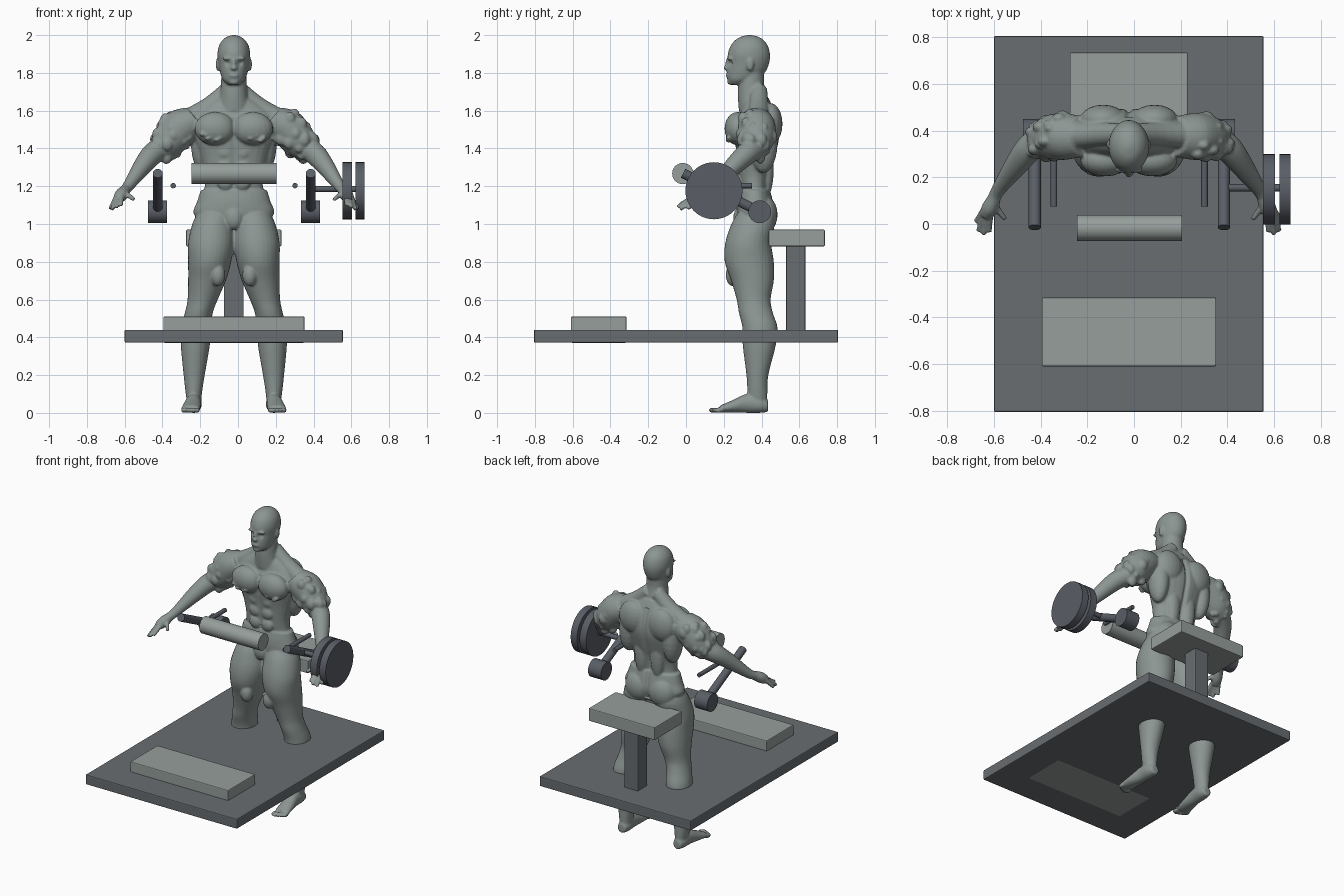
import bpy, bmesh, math, random
from mathutils import Vector, Matrix

random.seed(4)
if "Cube" in bpy.data.objects:
    bpy.data.objects.remove(bpy.data.objects["Cube"], do_unlink=True)


def material(name, r, g, b):
    m = bpy.data.materials.new(name)
    m.use_nodes = True
    m.diffuse_color = (r, g, b, 1)
    m.node_tree.nodes["Principled BSDF"].inputs["Base Color"].default_value = (r, g, b, 1)
    return m


SKIN = material("grey skin", 0.262, 0.305, 0.292)
RED = material("red calf", 0.70, 0.09, 0.055)
PAD = material("pale pad", 0.305, 0.345, 0.328)
FRAME = material("dark frame", 0.138, 0.153, 0.165)
STEEL = material("steel", 0.10, 0.111, 0.132)


# ---- machine helpers ----
def box(name, x, y, z, mat):
    lo, hi = Vector((x[0], y[0], z[0])), Vector((x[1], y[1], z[1]))
    bpy.ops.mesh.primitive_cube_add(size=1, location=(lo + hi) / 2)
    ob = bpy.context.object
    ob.name, ob.scale = name, hi - lo
    bpy.ops.object.transform_apply(location=False, rotation=False)
    ob.data.materials.append(mat)
    bev = ob.modifiers.new("soft_edge", "BEVEL")
    bev.width, bev.segments = 0.006, 2


def rod(name, a, b, r, mat):
    a, b = Vector(a), Vector(b)
    bpy.ops.mesh.primitive_cylinder_add(vertices=40, radius=r, depth=(b - a).length, location=(a + b) / 2)
    ob = bpy.context.object
    ob.name = name
    ob.rotation_euler = (b - a).to_track_quat("Z", "Y").to_euler()
    ob.data.materials.append(mat)
    bpy.ops.object.shade_smooth_by_angle()


# ---- machine ----
box("platform", (-0.6, 0.555), (-0.805, 0.805), (0.372, 0.44), FRAME)
box("foot_pad", (-0.395, 0.352), (-0.61, -0.315), (0.371, 0.51), PAD)
box("seat", (-0.275, 0.23), (0.438, 0.735), (0.882, 0.97), PAD)
box("seat_post", (-0.075, 0.03), (0.53, 0.632), (0.43, 0.89), FRAME)
rod("chest_roller", (-0.245, -0.017, 1.267), (0.205, -0.017, 1.267), 0.056, PAD)
for side, x in (("right", -0.425), ("left", 0.385)):
    rod(side + "_lever", (x, -0.015, 1.268), (x, 0.39, 1.065), 0.026, STEEL)
    rod(side + "_lever_roller", (x - 0.051, 0.39, 1.065), (x + 0.048, 0.39, 1.065), 0.06, STEEL)
for side, x in (("right", -0.343), ("left", 0.302)):
    rod(side + "_handle", (x, 0.075, 1.203), (x, 0.35, 1.203), 0.014, STEEL)
rod("plate_bar", (0.385, 0.155, 1.185), (0.66, 0.155, 1.185), 0.016, STEEL)
rod("inner_plate", (0.553, 0.148, 1.176), (0.603, 0.148, 1.176), 0.151, STEEL)
rod("outer_plate", (0.623, 0.148, 1.176), (0.671, 0.148, 1.176), 0.151, STEEL)

# ---- body helpers: closed solids gathered in one mesh, then fused ----
CX = -0.022
body = bmesh.new()


def at(s, x, y, z):
    return Vector((CX + s * x, y, z))


def blob(c, r):
    mat = Matrix.Translation(c) @ Matrix.Diagonal((*r, 1))
    bmesh.ops.create_uvsphere(body, u_segments=20, v_segments=12, radius=1, matrix=mat)


def spline(p, t):
    i = min(int(t), len(p) - 2)
    f = t - i
    a, b, c, d = (p[max(0, min(len(p) - 1, i + k))] for k in (-1, 0, 1, 2))
    return [q + 0.5 * f * (r - o + f * (2 * o - 5 * q + 4 * r - e + f * (3 * (q - r) + e - o)))
            for o, q, r, e in zip(a, b, c, d)]


def loft(path, axis=None, power=1.0, s=1, n=28, steps=4):
    """Elliptical rings (x, y, z, radius a, radius b) blended along a path."""
    w = Vector(axis) if axis else at(s, *path[-1][:3]) - at(s, *path[0][:3])
    w.normalize()
    u = Vector((1, 0, 0)) if abs(w.z) > 0.95 else w.cross(Vector((0, 0, 1))).normalized()
    v = w.cross(u)
    rings = []
    for k in range((len(path) - 1) * steps + 1):
        x, y, z, a, b = spline(path, k / steps)
        ring = []
        for j in range(n):
            ang = math.tau * j / n
            c, d = (math.copysign(abs(q) ** power, q) for q in (math.cos(ang), math.sin(ang)))
            ring.append(body.verts.new(at(s, x, y, z) + u * c * max(a, 0.004) + v * d * max(b, 0.004)))
        rings.append(ring)
    for r0, r1 in zip(rings, rings[1:]):
        for j in range(n):
            body.faces.new((r0[j], r0[(j + 1) % n], r1[(j + 1) % n], r1[j]))
    body.faces.new(rings[0][::-1])
    body.faces.new(rings[-1])


def round_loft(path, **kw):
    loft([(x, y, z, r, r) for x, y, z, r in path], **kw)


UP = (0, 0, 1)
# torso, pelvis, neck and head
loft([(0, .363, 1.14, .16, .07), (0, .36, 1.25, .153, .082), (0, .37, 1.35, .178, .1),
      (0, .375, 1.45, .21, .118), (0, .375, 1.53, .23, .115), (0, .378, 1.6, .19, .09),
      (0, .37, 1.67, .085, .065)], UP, 0.88)
loft([(0, .365, .98, .12, .08), (0, .37, 1.05, .212, .1), (0, .365, 1.12, .194, .096),
      (0, .363, 1.18, .176, .083)], UP, 0.92)
loft([(0, .36, 1.6, .09, .08), (0, .35, 1.68, .074, .076), (0, .345, 1.75, .068, .068),
      (0, .35, 1.82, .065, .065)], UP)
loft([(0, .272, 1.737, .03, .04), (0, .29, 1.762, .058, .07), (0, .316, 1.8, .072, .1),
      (0, .331, 1.85, .082, .109), (0, .333, 1.9, .087, .112), (0, .335, 1.95, .076, .095),
      (0, .336, 1.985, .047, .06), (0, .336, 2.0, .012, .014)], UP)
# nose, lips, chin and crotch
blob(at(1, 0, .216, 1.826), (.018, .017, .014))
blob(at(1, 0, .222, 1.848), (.011, .015, .03))
blob(at(1, 0, .222, 1.786), (.027, .012, .012))
blob(at(1, 0, .235, 1.752), (.026, .017, .016))
blob(at(1, 0, .285, 1.03), (.05, .035, .06))

for s in (-1, 1):
    # brow, ear
    blob(at(s, .032, .232, 1.876), (.03, .014, .009))
    blob(at(s, .085, .34, 1.845), (.011, .02, .035))
    # chest, abdomen, back and seat muscles
    blob(at(s, .1, .272, 1.505), (.108, .068, .088))
    blob(at(s, .165, .41, 1.43), (.062, .075, .16))
    blob(at(s, .11, .447, 1.53), (.1, .064, .11))
    blob(at(s, .06, .425, 1.3), (.05, .04, .16))
    blob(at(s, .09, .415, 1.05), (.095, .07, .1))
    for z in (1.22, 1.3, 1.38):
        blob(at(s, .045, .284, z), (.043, .02, .039))
    round_loft([(.03, .385, 1.71, .045), (.13, .385, 1.62, .052), (.26, .38, 1.54, .06)], s=s)
    # upper arm with ragged muscle
    upper = [(.2, .375, 1.55, .085), (.275, .375, 1.515, .1), (.345, .37, 1.445, .095), (.395, .36, 1.395, .07)]
    round_loft(upper, s=s)
    for k in range(34):
        x, y, z, r = spline(upper, random.uniform(0.9, 3))
        ang, q = random.uniform(0, math.tau), random.uniform(.018, .034)
        d = Vector((.57, 0, .82)) * math.cos(ang) + Vector((0, 1, 0)) * math.sin(ang)
        blob(at(s, *(Vector((x, y, z)) + d * (r - .012))), (q, q * .8, q * 1.2))
    for k in range(9):
        blob(at(s, random.uniform(.07, .17), .225, random.uniform(1.44, 1.52)), (.014, .016, .01))
    # forearm, palm, fingers
    round_loft([(.37, .37, 1.41, .062), (.43, .32, 1.37, .059), (.485, .25, 1.305, .049),
                (.56, .145, 1.2, .03), (.582, .1, 1.175, .028)], s=s)
    round_loft([(.572, .12, 1.185, .026), (.595, .07, 1.155, .035), (.615, .035, 1.13, .026)], s=s)
    for base, tip in (((.62, .06, 1.145), (.655, .01, 1.08)), ((.618, .045, 1.135), (.645, -.03, 1.078)),
                      ((.608, .035, 1.135), (.622, -.045, 1.09)), ((.595, .035, 1.14), (.598, -.035, 1.1)),
                      ((.575, .08, 1.165), (.53, .02, 1.13))):
        round_loft([(*base, .015), (*tip, .011)], s=s, n=12)
    # leg
    loft([(.21, .38, .035, .035, .05), (.212, .378, .11, .044, .053), (.21, .378, .2, .056, .058),
          (.204, .388, .36, .077, .088), (.2, .392, .45, .079, .093), (.185, .37, .53, .074, .09),
          (.165, .358, .6, .08, .09), (.142, .352, .7, .1, .113), (.128, .335, .8, .114, .13),
          (.121, .33, .9, .121, .122), (.112, .355, 1.0, .108, .115), (.1, .365, 1.06, .09, .09)],
         UP, s=s)
    blob(at(s, .085, .25, .73), (.04, .04, .06))
    # foot and toes
    loft([(.212, .435, .035, .028, .03), (.212, .39, .045, .042, .045), (.215, .32, .05, .042, .05),
          (.222, .25, .035, .048, .034), (.23, .18, .02, .05, .019)], (0, -1, 0), s=s)
    for k, y in enumerate((.15, .143, .15, .16, .172)):
        blob(at(s, .193 + k * .019, y, .014), (.013 if k == 0 else .01, .026, .014))

# ---- fuse the solids into one skin ----
mesh = bpy.data.meshes.new("body_solids")
body.to_mesh(mesh)
body.free()
figure = bpy.data.objects.new("body", mesh)
bpy.context.collection.objects.link(figure)
fuse = figure.modifiers.new("fuse", "REMESH")
fuse.mode, fuse.voxel_size = "VOXEL", 0.0065
soft = figure.modifiers.new("soften", "SMOOTH")
soft.factor, soft.iterations = 0.5, 4
skin = bpy.data.meshes.new_from_object(figure.evaluated_get(bpy.context.evaluated_depsgraph_get()))
figure.modifiers.clear()
figure.data = skin
bpy.data.meshes.remove(mesh)

bm = bmesh.new()
bm.from_mesh(skin)
# eye sockets, spine groove, breastbone groove
sockets = [at(s, .034, .23, 1.852) for s in (-1, 1)]
for v in bm.verts:
    x, y, z = v.co
    for c in sockets:
        v.co.y += .012 * math.exp(-((v.co - c).length / .014) ** 2)
    groove = math.exp(-((x - CX) / .014) ** 2)
    if 1.0 < z < 1.62 and y > .4:
        v.co.y -= .016 * groove
    if 1.2 < z < 1.56 and y < .32:
        v.co.y += .006 * groove
# red calf patches with clean borders
SLOPE = Vector((0, 1, .12))
for co, no in (((0, 0, .2), UP), ((0, 0, .49), UP), ((0, .41, 0), SLOPE)):
    geom = [f for f in bm.faces if f.calc_center_median().z < .52]
    geom += list({e for f in geom for e in f.edges}) + list({v for f in geom for v in f.verts})
    bmesh.ops.bisect_plane(bm, geom=geom, plane_co=co, plane_no=no)
for f in bm.faces:
    c = f.calc_center_median()
    f.material_index = int(.2 < c.z < .49 and c.dot(SLOPE) > .41)
    f.smooth = True
# rest the soles on the ground
low = min(v.co.z for v in bm.verts)
bmesh.ops.translate(bm, vec=(0, 0, -low), verts=bm.verts)
bm.to_mesh(skin)
bm.free()
skin.materials.clear()
skin.materials.append(SKIN)
skin.materials.append(RED)
